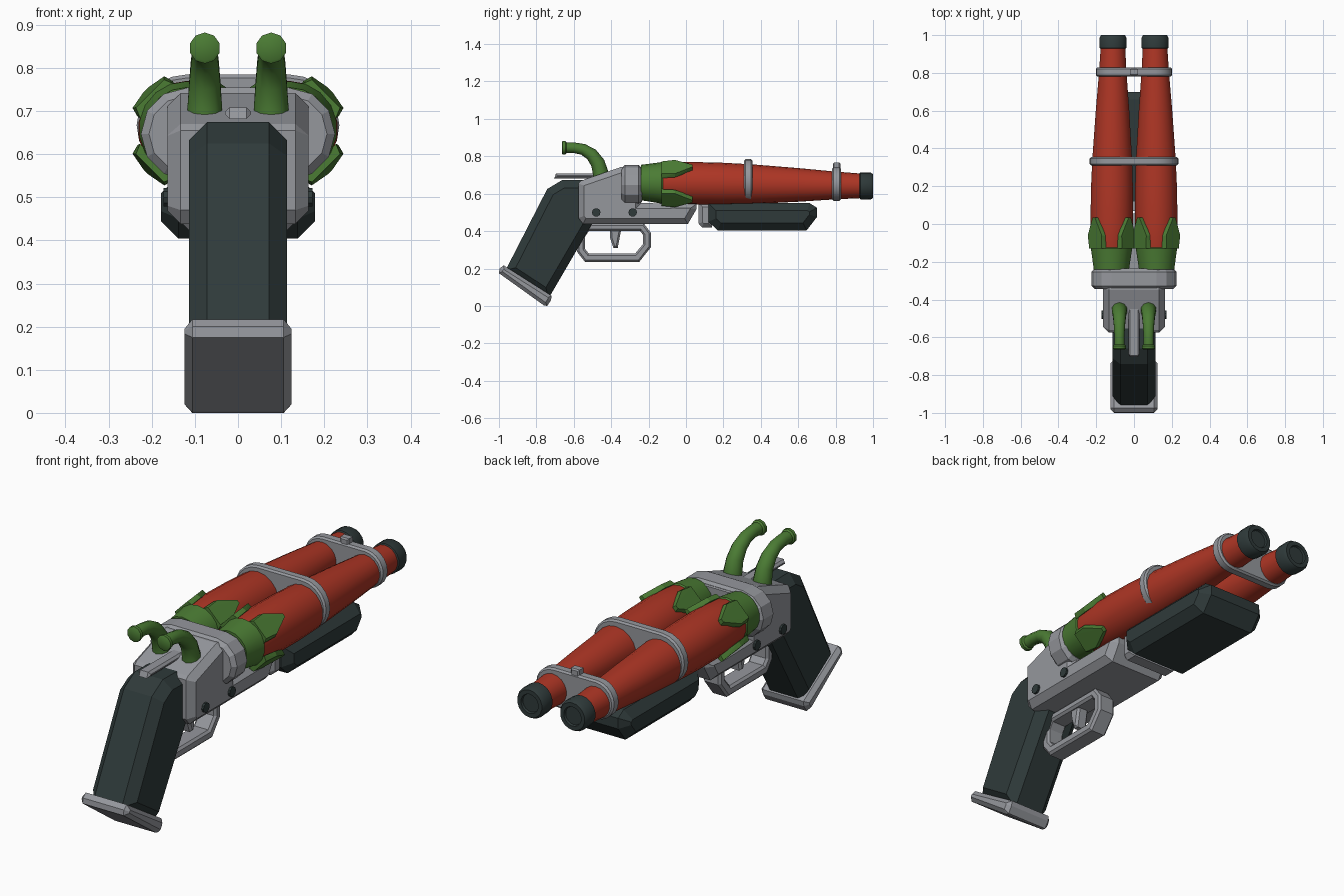
import bpy, bmesh, math
from mathutils import Vector, Matrix

if "Cube" in bpy.data.objects:
    bpy.data.objects.remove(bpy.data.objects["Cube"])


def material(name, rgb):
    m = bpy.data.materials.new(name)
    m.use_nodes = True
    m.diffuse_color = (*rgb, 1)
    m.node_tree.nodes["Principled BSDF"].inputs["Base Color"].default_value = (*rgb, 1)
    return m


RED = material("chili_red", (0.42, 0.036, 0.018))
GREEN = material("stem_green", (0.07, 0.2, 0.034))
GREY = material("metal_grey", (0.3, 0.31, 0.335))
DARK = material("dark_polymer", (0.028, 0.042, 0.042))


def finish(name, bm, mat, smooth=False):
    bmesh.ops.recalc_face_normals(bm, faces=bm.faces)
    mesh = bpy.data.meshes.new(name)
    bm.to_mesh(mesh)
    bm.free()
    mesh.materials.append(mat)
    obj = bpy.data.objects.new(name, mesh)
    bpy.context.collection.objects.link(obj)
    if smooth:
        bpy.ops.object.select_all(action="DESELECT")
        obj.select_set(True)
        bpy.context.view_layer.objects.active = obj
        bpy.ops.object.shade_smooth_by_angle(angle=math.radians(40))
    return obj


def prism(name, pts, lo, hi, mat, bevel=0, axis=0, hole=None, smooth=False):
    """Extrude a profile along x (axis 0, points are y,z) or y (axis 1, points are x,z)."""
    bm = bmesh.new()

    def loop(points, d):
        return [bm.verts.new((d, a, b) if axis == 0 else (a, d, b)) for a, b in points]

    def bridge(a, b):
        for i in range(len(a)):
            j = (i + 1) % len(a)
            bm.faces.new((a[i], a[j], b[j], b[i]))

    near, far = loop(pts, lo), loop(pts, hi)
    bridge(near, far)
    if hole:
        near_in, far_in = loop(hole, lo), loop(hole, hi)
        bridge(near_in, far_in)
        bridge(near, near_in)
        bridge(far, far_in)
    else:
        bm.faces.new(near)
        bm.faces.new(far)
    bmesh.ops.recalc_face_normals(bm, faces=bm.faces)
    if bevel:
        rim = [e for e in bm.edges
               if abs(e.verts[0].co[axis] - e.verts[1].co[axis]) < 1e-5
               and e.calc_face_angle(0) > 0.5]
        bmesh.ops.bevel(bm, geom=rim, offset=bevel, segments=1, affect="EDGES")
    return finish(name, bm, mat, smooth)


def tube(name, rings, mat, sides=18, curved=False):
    """Skin circles given as (centre, radius); the path stays in a plane of constant x."""
    bm = bmesh.new()
    loops = []
    for i, (c, r) in enumerate(rings):
        d = Vector((0, 1, 0))
        if curved:
            d = (rings[min(i + 1, len(rings) - 1)][0] - rings[max(i - 1, 0)][0]).normalized()
        u = Vector((1, 0, 0))
        v = u.cross(d)
        angles = [math.tau * (k + 0.5) / sides for k in range(sides)]
        loops.append([bm.verts.new(c + r * (math.cos(a) * u + math.sin(a) * v)) for a in angles])
    for a, b in zip(loops, loops[1:]):
        for k in range(sides):
            j = (k + 1) % sides
            bm.faces.new((a[k], a[j], b[j], b[k]))
    bm.faces.new(loops[0])
    bm.faces.new(loops[-1])
    return finish(name, bm, mat, smooth=True)


def stadium(cx, cz, r, steps):
    pts = []
    for side, start in ((1, -90), (-1, 90)):
        for k in range(steps + 1):
            a = math.radians(start + 180 * k / steps)
            pts.append((side * cx + r * math.cos(a), cz + r * math.sin(a)))
    return pts


def axis_point(side, y):
    """Centre line of a barrel; the pair converges slightly to the muzzle."""
    return Vector((side * (0.118 - 0.007 * y), y, 0.656 - 0.015 * y))


def barrel_tube(name, side, stations, mat):
    tube(name, [(axis_point(side, y), r) for y, r in stations], mat)


def leaf(name, side, angle):
    bm = bmesh.new()
    for w, y, r in ((0.046, -0.13, 0.122), (0.056, -0.13, 0.098), (0.052, -0.06, 0.127),
                    (0.058, -0.06, 0.105), (0.008, 0.035, 0.135), (0.012, 0.035, 0.108)):
        for s in (-1, 1):
            bm.verts.new((s * w, y, r))
    bmesh.ops.convex_hull(bm, input=bm.verts)
    bmesh.ops.dissolve_limit(bm, angle_limit=0.02, verts=bm.verts, edges=bm.edges)
    place = Matrix.Translation((side * 0.118, 0, 0.654)) @ Matrix.Rotation(angle, 4, "Y")
    bmesh.ops.transform(bm, matrix=place, verts=bm.verts)
    finish(name, bm, GREEN)


# Paired barrels, collars, leaves, muzzles, horns and pins
for side, tag in ((1, "left"), (-1, "right")):
    barrel_tube(f"{tag}_barrel", side, [(-0.2, 0.09), (-0.13, 0.106), (0, 0.114), (0.18, 0.113),
                (0.34, 0.107), (0.6, 0.09), (0.8, 0.074), (0.95, 0.065)], RED)
    barrel_tube(f"{tag}_stem_collar", side, [(-0.24, 0.095), (-0.21, 0.099), (-0.13, 0.111),
                (-0.12, 0.104)], GREEN)
    barrel_tube(f"{tag}_muzzle_cap", side, [(0.925, 0.062), (0.932, 0.072), (0.985, 0.073),
                (1, 0.064), (1, 0.045), (0.99, 0.042)], DARK)
    for k in range(4):
        leaf(f"{tag}_leaf_{k + 1}", side, math.radians(45 + 90 * k))
    path = ((-0.453, 0.65, 0.043), (-0.456, 0.71, 0.042), (-0.472, 0.765, 0.038),
            (-0.505, 0.81, 0.034), (-0.55, 0.837, 0.03), (-0.6, 0.846, 0.028),
            (-0.638, 0.846, 0.029), (-0.645, 0.846, 0.036), (-0.66, 0.846, 0.036),
            (-0.664, 0.846, 0.03))
    tube(f"{tag}_stem_hammer", [(Vector((side * 0.077, y, z)), r) for y, z, r in path],
         GREEN, 10, True)
    for k, y in enumerate((-0.48, -0.285)):
        pin = [(y + 0.023 * math.cos(a * math.tau / 10), 0.5 + 0.023 * math.sin(a * math.tau / 10))
               for a in range(10)]
        prism(f"{tag}_pin_{k + 1}", pin, *sorted((side * 0.14, side * 0.173)), DARK)

# Clamps that join the barrels, and the front sight
prism("middle_clamp", stadium(0.117, 0.667, 0.118, 10), 0.31, 0.355, GREY, 0.008, 1, smooth=True)
prism("front_clamp", stadium(0.112, 0.652, 0.09, 10), 0.78, 0.828, GREY, 0.008, 1, smooth=True)
prism("front_sight", [(-0.022, 0.72), (0.022, 0.72), (0.022, 0.766), (-0.022, 0.766)],
      0.785, 0.825, GREY, 0.006, 1)

# Receiver body with its breech ring
prism("receiver", [(-0.575, 0.655), (-0.56, 0.67), (-0.35, 0.742), (-0.24, 0.742), (-0.24, 0.55),
      (0.055, 0.545), (0.055, 0.515), (0.01, 0.438), (-0.55, 0.438), (-0.575, 0.47)],
      -0.163, 0.163, GREY, 0.03)
prism("breech_ring", stadium(0.118, 0.647, 0.107, 6), -0.345, -0.235, GREY, 0.018, 1)
prism("rear_rail", [(-0.705, 0.682), (-0.695, 0.708), (-0.41, 0.708), (-0.41, 0.682)],
      -0.03, 0.03, GREY, 0.01)

# Fore-end and its bracket
prism("fore_end", [(0.12, 0.55), (0.66, 0.55), (0.7, 0.525), (0.7, 0.475), (0.645, 0.404),
      (0.17, 0.404), (0.12, 0.45)], -0.178, 0.178, DARK, 0.04)
prism("fore_end_bracket", [(0.068, 0.55), (0.14, 0.55), (0.14, 0.42), (0.085, 0.42),
      (0.068, 0.44)], -0.13, 0.13, GREY, 0.02)

# Trigger and guard
prism("trigger_guard", [(-0.54, 0.44), (-0.225, 0.44), (-0.187, 0.39), (-0.187, 0.315),
      (-0.25, 0.235), (-0.54, 0.235), (-0.583, 0.29), (-0.583, 0.38)], -0.045, 0.045, GREY, 0.01,
      hole=[(-0.52, 0.4), (-0.245, 0.4), (-0.23, 0.38), (-0.23, 0.33),
            (-0.272, 0.28), (-0.52, 0.28), (-0.54, 0.305), (-0.54, 0.37)])
prism("trigger", [(-0.41, 0.44), (-0.34, 0.44), (-0.352, 0.38), (-0.365, 0.31), (-0.388, 0.31),
      (-0.405, 0.36)], -0.03, 0.03, GREY, 0.01)

# Grip and its butt plate
prism("grip", [(-0.54, 0.672), (-0.66, 0.674), (-0.742, 0.625), (-0.965, 0.19), (-0.735, 0.04),
      (-0.49, 0.46)], -0.114, 0.114, DARK, 0.042)
prism("butt_plate", [(-0.997, 0.2), (-0.975, 0.217), (-0.718, 0.054), (-0.722, 0.03), (-0.742, 0),
      (-0.76, 0.003), (-1, 0.175)], -0.124, 0.124, GREY, 0.018)
